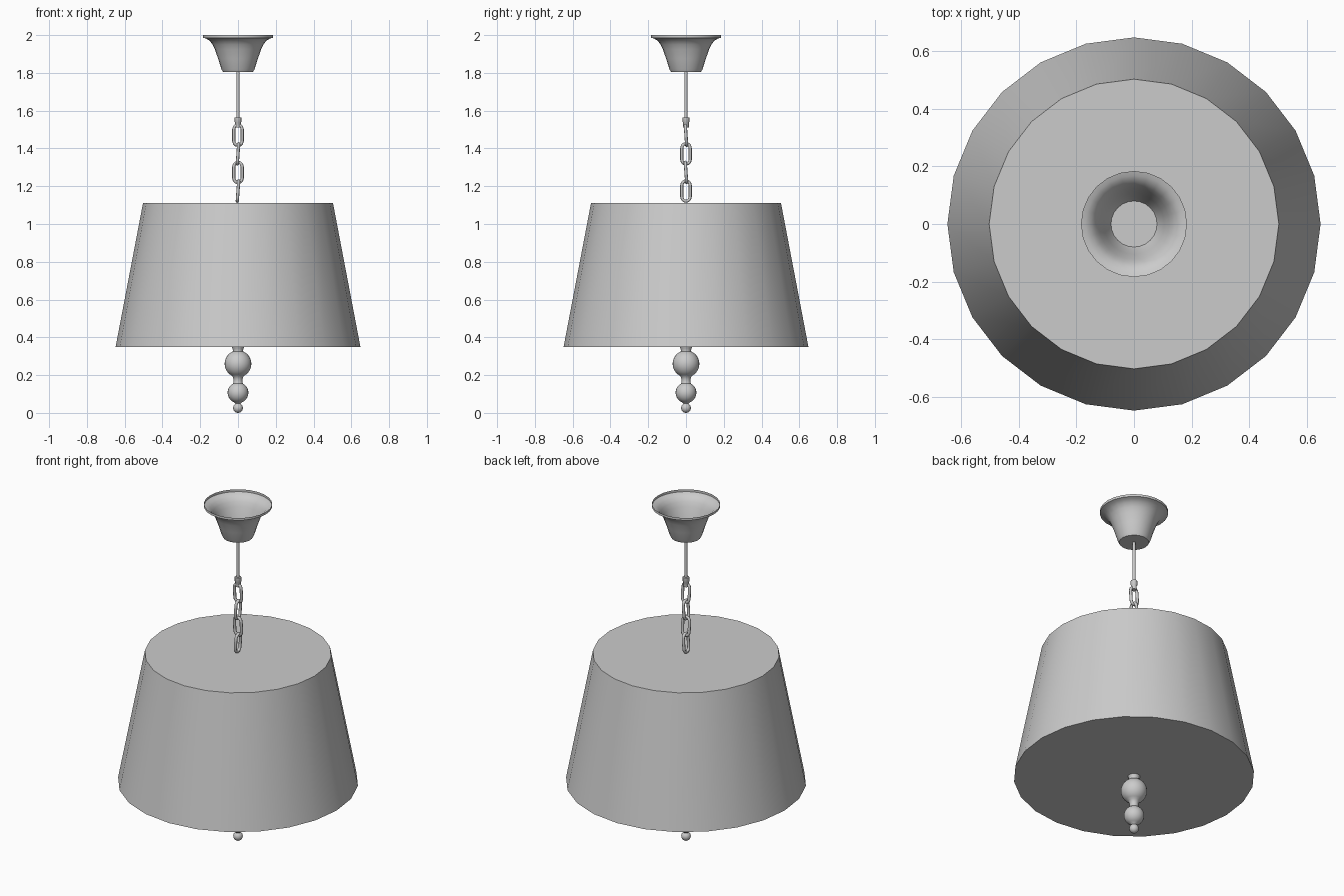
import bpy, bmesh, math

if "Cube" in bpy.data.objects:
    bpy.data.objects.remove(bpy.data.objects["Cube"])


def finish(name, bm, angle=40):
    bmesh.ops.recalc_face_normals(bm, faces=bm.faces)
    mesh = bpy.data.meshes.new(name)
    bm.to_mesh(mesh)
    bm.free()
    ob = bpy.data.objects.new(name, mesh)
    bpy.context.collection.objects.link(ob)
    bpy.ops.object.select_all(action='DESELECT')
    ob.select_set(True)
    bpy.context.view_layer.objects.active = ob
    bpy.ops.object.shade_smooth_by_angle(angle=math.radians(angle))
    return ob


def lathe(name, profile, sides=24, cap_start=True, cap_end=True):
    """Revolve (radius, z) points around the z axis."""
    bm = bmesh.new()
    rings = []
    for r, z in profile:
        rings.append([bm.verts.new((r * math.cos(2 * math.pi * i / sides),
                                    r * math.sin(2 * math.pi * i / sides), z))
                      for i in range(sides)])
    for a, b in zip(rings, rings[1:]):
        for i in range(sides):
            j = (i + 1) % sides
            bm.faces.new((a[i], a[j], b[j], b[i]))
    if cap_start:
        bm.faces.new(rings[0])
    if cap_end:
        bm.faces.new(rings[-1])
    return finish(name, bm)


def chain_link(name, z, turn, lean, half_w=0.022, half_h=0.054, tube=0.0085):
    """Oval link swept along a stadium path in the xz plane."""
    straight = half_h - half_w
    path = []
    for k in range(14):
        t = math.pi * (k % 7) / 6 + (math.pi if k >= 7 else 0)
        path.append((t, straight if k < 7 else -straight))
    bm = bmesh.new()
    rings = []
    for t, shift in path:
        ring = []
        for s in range(8):
            p = 2 * math.pi * s / 8
            r = half_w + tube * math.cos(p)
            ring.append(bm.verts.new((r * math.cos(t), tube * math.sin(p),
                                      r * math.sin(t) + shift)))
        rings.append(ring)
    for k, a in enumerate(rings):
        b = rings[(k + 1) % len(rings)]
        for s in range(8):
            q = (s + 1) % 8
            bm.faces.new((a[s], a[q], b[q], b[s]))
    ob = finish(name, bm, 60)
    ob.location.z = z
    ob.rotation_euler = (lean, 0, turn)
    return ob


def ball(z, r, start, end, steps=10):
    """Arc points (degrees from the top) for a turned ball."""
    return [(r * math.sin(math.radians(start + (end - start) * k / steps)),
             z + r * math.cos(math.radians(start + (end - start) * k / steps)))
            for k in range(steps + 1)]


# Tapered drum shade with closed ends
lathe("shade", [(0.648, 0.35), (0.503, 1.11)])

# Ceiling canopy, open at the top
lathe("canopy", [(0.08, 1.805), (0.088, 1.82), (0.105, 1.875), (0.123, 1.925),
                 (0.135, 1.95), (0.15, 1.97), (0.168, 1.981), (0.184, 1.986),
                 (0.184, 2.0)], cap_end=False)

# Rod and coupling
lathe("rod", [(0.008, 1.55), (0.008, 1.81)], 12)
lathe("coupling", [(0.015, 1.51), (0.015, 1.535), (0.018, 1.54), (0.018, 1.565)], 12)

# Chain of alternating links
for i in range(4):
    chain_link(f"chain_link_{i + 1}", 1.47 - i * 0.0985,
               math.pi / 2 * (i % 2), math.radians(4))

# Turned finial under the shade
lathe("finial", [(0.034, 0.352), (0.03, 0.342), (0.027, 0.334)]
      + ball(0.26, 0.071, 22, 155)
      + [(0.024, 0.178), (0.024, 0.166)]
      + ball(0.107, 0.055, 28, 160)
      + ball(0.026, 0.026, 30, 178, 8), 24)
